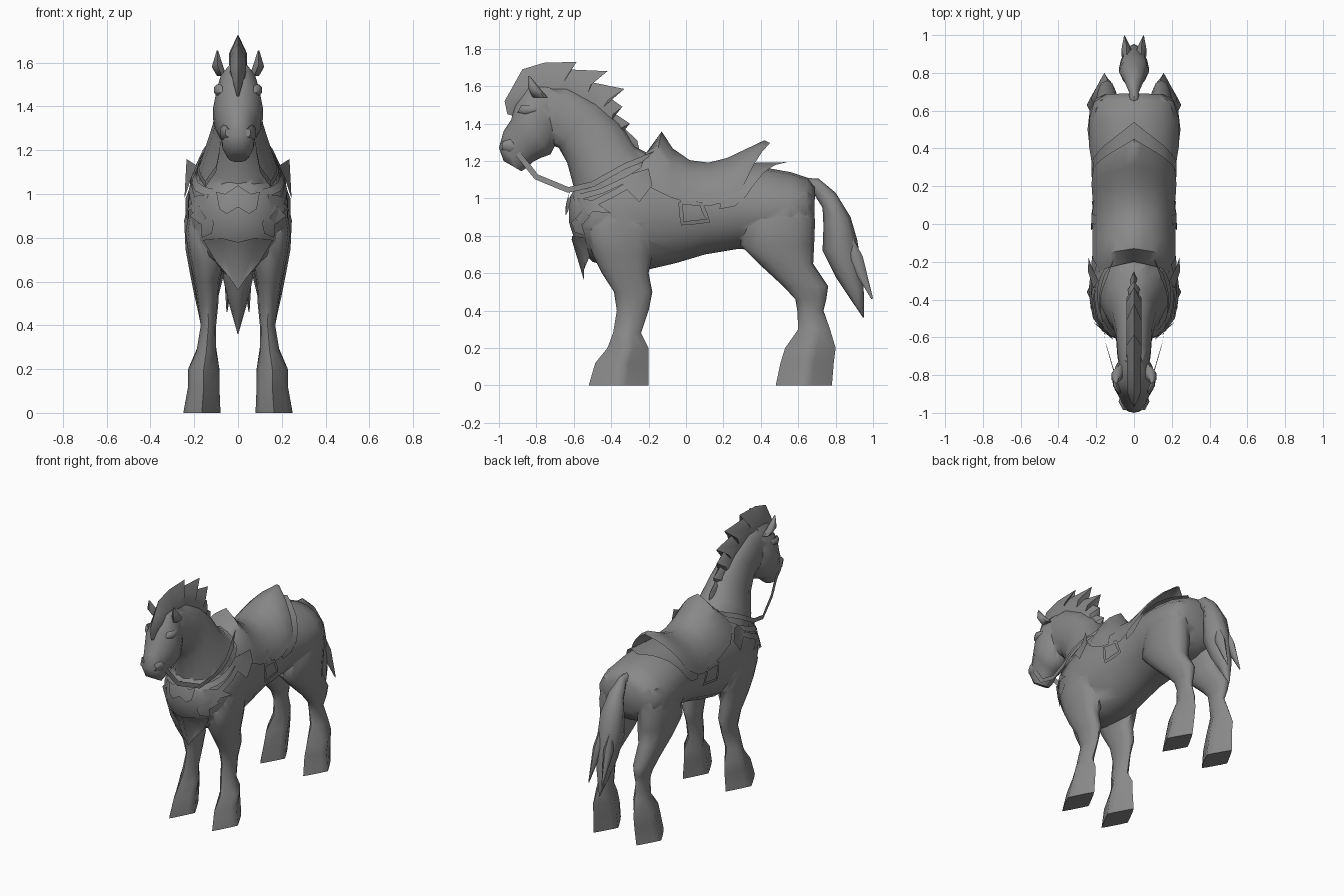
import bpy, bmesh, math
from mathutils import Vector
from mathutils.bvhtree import BVHTree

if "Cube" in bpy.data.objects:
    bpy.data.objects.remove(bpy.data.objects["Cube"])

grey = bpy.data.materials.new("mid grey")
grey.diffuse_color = (0.25, 0.25, 0.25, 1)
grey.use_nodes = True
grey.node_tree.nodes["Principled BSDF"].inputs["Base Color"].default_value = grey.diffuse_color
skin = []  # surfaces that the tack rests on


def activate(ob):
    bpy.ops.object.select_all(action='DESELECT')
    ob.select_set(True)
    bpy.context.view_layer.objects.active = ob


def finish(name, bm, mirror=False, angle=60):
    bmesh.ops.recalc_face_normals(bm, faces=bm.faces)
    me = bpy.data.meshes.new(name)
    bm.to_mesh(me)
    bm.free()
    me.materials.append(grey)
    ob = bpy.data.objects.new(name, me)
    bpy.context.collection.objects.link(ob)
    activate(ob)
    bpy.ops.object.shade_smooth_by_angle(angle=math.radians(angle))
    if mirror:
        ob.modifiers.new("mirror", 'MIRROR')
    return ob


def bridge(bm, rows, closed):
    for a, b in zip(rows, rows[1:]):
        n = len(a)
        for i in range(n if closed else n - 1):
            j = (i + 1) % n
            bm.faces.new((a[i], a[j], b[j], b[i]))


def loft(name, stations, sides=14, mirror=False, solid=False):
    """Station: oval between two side-profile points y0, z0, y1, z1, x0, x1, optional squareness."""
    bm = bmesh.new()
    rows = []
    for y0, z0, y1, z1, x0, x1, *power in stations:
        row = []
        for i in range(sides):
            a = 2 * math.pi * i / sides
            c, s = (math.copysign(abs(v) ** (power[0] if power else 1), v)
                    for v in (math.cos(a), math.sin(a)))
            f = (1 - c) / 2
            row.append(bm.verts.new(((x0 + x1) / 2 + s * (x1 - x0) / 2,
                                     y0 + (y1 - y0) * f, z0 + (z1 - z0) * f)))
        rows.append(row)
    bridge(bm, rows, True)
    bm.faces.new(rows[0])
    bm.faces.new(rows[-1])
    if solid:
        skin.append(BVHTree.FromBMesh(bm))
    return finish(name, bm, mirror)


def sym(rows):
    return [r[:4] + (-r[4], r[4]) for r in rows]


def cast(origin, direction):
    hits = [t.ray_cast(Vector(origin), Vector(direction))[0] for t in skin]
    hits = [h for h in hits if h]
    return min(hits, key=lambda h: (h - Vector(origin)).length) if hits else None


# Trunk
body = loft("body", sym([
    (-.625, .87, -.625, 1.0, .05), (-.59, .76, -.59, 1.06, .14), (-.5, .66, -.5, 1.13, .205),
    (-.36, .63, -.38, 1.2, .23), (-.2, .62, -.2, 1.24, .228), (-.05, .655, -.05, 1.2, .21),
    (.1, .7, .1, 1.175, .203), (.28, .73, .28, 1.175, .22), (.42, .72, .42, 1.165, .243),
    (.56, .74, .56, 1.14, .24), (.64, .78, .65, 1.11, .215), (.685, .86, .69, 1.06, .15)]),
    sides=18, solid=True)
# Neck and head
neck = loft("neck", sym([
    (-.57, .86, -.12, 1.2, .2), (-.6, 1.06, -.27, 1.275, .16), (-.635, 1.19, -.35, 1.4, .118),
    (-.68, 1.27, -.47, 1.51, .098), (-.75, 1.3, -.63, 1.6, .09), (-.8, 1.36, -.78, 1.61, .07)]),
    solid=True)
head = loft("head", sym([
    (-.74, 1.62, -.66, 1.4, .06), (-.85, 1.6, -.685, 1.31, .098), (-.915, 1.5, -.725, 1.235, .116),
    (-.935, 1.42, -.78, 1.215, .105), (-.975, 1.36, -.82, 1.195, .08),
    (-1.0, 1.27, -.85, 1.165, .072), (-.975, 1.2, -.88, 1.145, .05)]))
loft("ear", [(-.82, 1.54, -.74, 1.54, .05, .1), (-.845, 1.59, -.77, 1.575, .065, .122),
             (-.845, 1.655, -.835, 1.655, .09, .098)], sides=6, mirror=True)
loft("brow", [(-.9, 1.46, -.88, 1.5, .07, .09), (-.86, 1.45, -.85, 1.5, .08, .113),
              (-.8, 1.46, -.8, 1.49, .08, .1)], sides=6, mirror=True)
loft("nostril", [(-.985, 1.26, -.985, 1.3, .03, .06), (-.94, 1.24, -.94, 1.32, .04, .085),
                 (-.9, 1.26, -.9, 1.3, .04, .07)], sides=6, mirror=True)


# Legs as horizontal slices, turning from oval to diamond at the hooves
def leg(name, rows):
    return loft(name, [(y0, z, y1, z, x0, x1, 1.9 if z < .25 else 1.2 if z < .45 else .9)
                       for z, y0, y1, x0, x1 in rows], sides=12, mirror=True, solid=True)


front_leg = leg("front_leg", [
    (.98, -.46, -.2, .08, .215), (.82, -.53, -.17, .06, .24), (.7, -.5, -.18, .06, .222),
    (.6, -.45, -.2, .085, .2), (.5, -.385, -.18, .09, .185), (.4, -.37, -.2, .1, .17),
    (.28, -.39, -.24, .1, .19), (.2, -.42, -.2, .085, .228), (.12, -.485, -.2, .085, .228),
    (0, -.52, -.2, .08, .25)])
hind_leg = leg("hind_leg", [
    (1.03, .4, .67, .07, .21), (.88, .31, .69, .05, .246), (.75, .29, .685, .045, .24),
    (.65, .39, .68, .06, .222), (.53, .52, .76, .09, .198), (.46, .585, .75, .1, .182),
    (.4, .595, .735, .1, .17), (.3, .6, .77, .1, .185), (.2, .53, .8, .085, .228),
    (.12, .505, .79, .085, .228), (0, .48, .78, .08, .25)])

# Join the animal into one skin
for part in (front_leg, hind_leg):
    activate(part)
    bpy.ops.object.modifier_apply(modifier="mirror")
activate(body)
for part in (neck, head, front_leg, hind_leg):
    mod = body.modifiers.new("join", 'BOOLEAN')
    mod.operation, mod.solver, mod.object = 'UNION', 'EXACT', part
    bpy.ops.object.modifier_apply(modifier="join")
    bpy.data.objects.remove(part)
bpy.ops.object.shade_smooth_by_angle(angle=math.radians(75))

# Tail with split tip
loft("tail", sym([
    (.62, 1.02, .64, 1.11, .03), (.68, 1.03, .71, 1.105, .025), (.73, .95, .8, 1.03, .055),
    (.735, .85, .88, .9, .08), (.73, .72, .915, .78, .08), (.8, .58, .935, .66, .07),
    (.88, .46, .95, .53, .04), (.948, .36, .952, .37, .003)]), sides=8)
loft("tail_tip", [(.85, .82, .87, .83, .03, .045), (.87, .66, .945, .69, .01, .07),
                  (.992, .46, 1.0, .465, .048, .053)], sides=6, mirror=True)

# Mane: root line, jagged outer edge, half width
mane = [(-.92, 1.44, -.955, 1.45, .004), (-.88, 1.52, -.97, 1.52, .025),
        (-.85, 1.54, -.925, 1.6, .036), (-.83, 1.55, -.875, 1.69, .036),
        (-.76, 1.56, -.76, 1.725, .036), (-.7, 1.56, -.585, 1.73, .04),
        (-.67, 1.55, -.64, 1.69, .04), (-.6, 1.53, -.42, 1.68, .04), (-.55, 1.5, -.5, 1.62, .04),
        (-.5, 1.47, -.33, 1.585, .04), (-.47, 1.44, -.41, 1.54, .04),
        (-.44, 1.41, -.34, 1.49, .04), (-.42, 1.39, -.375, 1.45, .035),
        (-.4, 1.35, -.3, 1.4, .035), (-.37, 1.33, -.325, 1.37, .03),
        (-.35, 1.28, -.26, 1.31, .025), (-.3, 1.22, -.25, 1.26, .01)]
bm = bmesh.new()
rows = []
for y, z, oy, oz, w in mane:
    my, mz = y * .5 + oy * .5, z * .5 + oz * .5
    rows.append([bm.verts.new(p) for p in (
        (-w, y, z), (-w, my, mz), (0, oy, oz), (w, my, mz), (w, y, z))])
bridge(bm, rows, False)
finish("mane", bm, angle=40)


# Draped cloth: rows of (ridge y, edge y, half angle in degrees, ridge lift)
def drape(name, stations, gap):
    bm = bmesh.new()
    rows = []
    for y0, y1, amax, lift in stations:
        row = []
        for i in range(-7, 8):
            t = abs(i) / 7
            a = math.radians(amax) * i / 7
            d = Vector((math.sin(a), 0, math.cos(a)))
            c = Vector((0, y0 + (y1 - y0) * t, .95))
            p = cast(c + d, -d) or c + d * .22
            row.append(bm.verts.new(p + d * gap + Vector((0, 0, lift * (1 - t) ** 1.25))))
        rows.append(row)
    bridge(bm, rows, False)
    finish(name, bm)


drape("saddle_blanket", [(.2, .18, 92, 0), (.35, .26, 88, .01), (.54, .32, 75, .04)], .01)
drape("saddle", [(-.2, -.25, 45, 0), (-.13, -.18, 65, .12), (-.07, -.08, 76, .045),
                 (.02, .03, 85, 0), (.12, .12, 88, 0), (.22, .18, 84, .025),
                 (.31, .22, 78, .07), (.42, .28, 68, .13), (.45, .3, 64, .12)], .016)


# Side strips: points are (y, z) or (y, z, least x)
def strap(name, path, width, gap=.014, steps=3):
    pts = [Vector((p[2] if len(p) > 2 else 0, p[0], p[1])) for p in path]
    fine = [a.lerp(b, k / steps) for a, b in zip(pts, pts[1:]) for k in range(steps)] + [pts[-1]]
    bm = bmesh.new()
    rows = []
    for i, p in enumerate(fine):
        d = fine[min(i + 1, len(fine) - 1)] - fine[max(i - 1, 0)]
        n = Vector((0, -d.z, d.y)).normalized() * width / 2
        row = []
        for q in (p + n, p - n):
            h = cast((2, q.y, q.z), (-1, 0, 0))
            row.append(bm.verts.new((max(q.x, h.x + gap if h else .03), q.y, q.z)))
        rows.append(row)
    bridge(bm, rows, False)
    finish(name, bm, True)


strap("rein", [(-.9, 1.24, .08), (-.86, 1.19, .085), (-.8, 1.115, .1), (-.63, 1.045, .15),
               (-.5, 1.075, .17), (-.33, 1.17, .16), (-.16, 1.24, .1)], .03)
strap("collar", [(-.16, 1.2), (-.3, 1.11), (-.45, 1.04), (-.6, 1.0)], .03)
strap("breast_strap", [(-.22, 1.12), (-.38, 1.03), (-.5, .97), (-.58, .88)], .035)
strap("stirrup_leather", [(.02, 1.06), (.03, .97)], .05, .022)
strap("stirrup", [(-.03, .98), (.08, .97), (.12, .88), (-.02, .865), (-.03, .98)], .022, .022)


# Plates laid on the hide: (y, z, optional least x) from the side, (x, z) from the front
def plate(name, outline, gap, front=False):
    n = len(outline)
    bm = bmesh.new()
    vs = []
    for u, z, *least in outline + [tuple(sum(p[k] for p in outline) / n for k in (0, 1))]:
        h = cast((u, -2, z), (0, 1, 0)) if front else cast((2, u, z), (-1, 0, 0))
        if front:
            co = (u, (min(h.y, -.5) if h else -.53) - gap, z)
        else:
            co = (max([(h.x if h else .15) + gap] + least), u, z)
        vs.append(bm.verts.new(co))
    for i in range(n):
        bm.faces.new((vs[i], vs[(i + 1) % n], vs[n]))
    finish(name, bm, True)


plate("shoulder_plate", [(-.3, 1.13), (-.2, 1.16, .235), (-.18, 1.07, .24), (-.25, .98),
                         (-.34, 1.07)], .02)
plate("side_ornament", [(-.58, 1.0), (-.5, .99), (-.4, .92), (-.5, .93), (-.55, .86)], .015)
plate("chest_medallion", [(0, 1.04), (.06, 1.0), (.1, 1.01), (.085, .93), (.05, .91), (0, .94)],
      .02, True)
plate("chest_hook", [(.11, .87), (.17, .95), (.22, .9), (.17, .86), (.165, .8), (.12, .82)],
      .015, True)
plate("chest_shield", [(0, .78), (.08, .8), (.16, .79), (.1, .69), (.04, .62), (0, .56)],
      .015, True)
